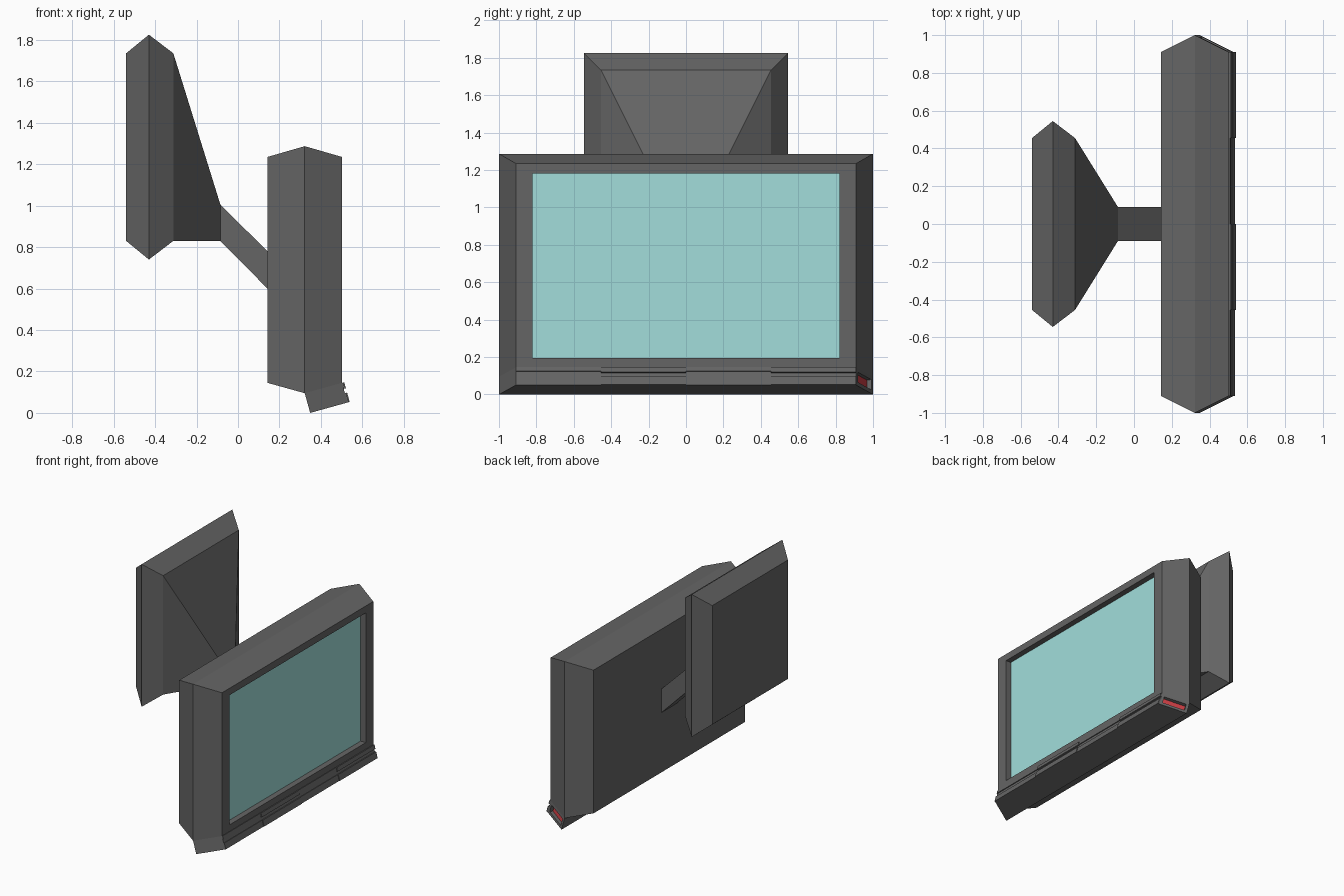
import bpy, bmesh
from mathutils import Vector

if "Cube" in bpy.data.objects:
    bpy.data.objects.remove(bpy.data.objects["Cube"])


def material(name, rgb):
    m = bpy.data.materials.new(name)
    m.diffuse_color = (*rgb, 1)
    m.use_nodes = True
    m.node_tree.nodes["Principled BSDF"].inputs["Base Color"].default_value = m.diffuse_color
    return m


CHARCOAL = material("charcoal", (0.13, 0.13, 0.13))
TEAL = material("screen_teal", (0.36, 0.73, 0.71))
RED = material("indicator_red", (0.6, 0.05, 0.06))


def rect(x, y, z0, z1):
    return [Vector((x, -y, z0)), Vector((x, y, z0)), Vector((x, y, z1)), Vector((x, -y, z1))]


def loft(rings):
    """Closed bmesh skinned through four-cornered rings."""
    bm = bmesh.new()
    vs = [[bm.verts.new(p) for p in r] for r in rings]
    for a, b in zip(vs, vs[1:]):
        for i in range(4):
            j = (i + 1) % 4
            bm.faces.new((a[i], a[j], b[j], b[i]))
    bm.faces.new(vs[0][::-1])
    bm.faces.new(vs[-1])
    bmesh.ops.recalc_face_normals(bm, faces=bm.faces[:])
    bm.normal_update()
    return bm


def drop(bm, test):
    bmesh.ops.delete(bm, geom=[f for f in bm.faces if test(f)], context='FACES_ONLY')


def finish(bm, name, *mats):
    me = bpy.data.meshes.new(name)
    bm.to_mesh(me)
    bm.free()
    for m in mats:
        me.materials.append(m)
    ob = bpy.data.objects.new(name, me)
    bpy.context.collection.objects.link(ob)
    return ob


# Wall plate tapering into the bent arm
bm = loft([rect(-0.54, 0.455, 0.83, 1.735), rect(-0.43, 0.545, 0.74, 1.825),
           rect(-0.312, 0.455, 0.83, 1.735), rect(-0.085, 0.09, 0.83, 1.005),
           rect(0.142, 0.09, 0.6, 0.78)])
finish(bm, "wall_mount", CHARCOAL)

# Monitor casing with recessed front opening
bm = loft([rect(0.142, 0.91, 0.145, 1.235), rect(0.322, 1.0, 0.095, 1.287),
           rect(0.502, 0.91, 0.145, 1.235), rect(0.502, 0.82, 0.195, 1.182),
           rect(0.458, 0.82, 0.195, 1.182)])
drop(bm, lambda f: (f.normal.x > 0.9 and f.calc_center_median().x < 0.47)
     or (f.normal.z < -0.5 and f.normal.x > 0.1))
finish(bm, "monitor_casing", CHARCOAL)

# Screen
bm = bmesh.new()
bm.faces.new([bm.verts.new(p) for p in rect(0.458, 0.82, 0.195, 1.182)])
finish(bm, "screen", TEAL)

# Bottom control bar, pushed out square to the sloping underside
along = Vector((0.18, 0, 0.05)).normalized()
down = Vector((along.z, 0, -along.x))
top = [Vector((0.322, -1, 0.095)), Vector((0.322, 1, 0.095)),
       Vector((0.502, 0.91, 0.145)), Vector((0.502, -0.91, 0.145))]
height = 0.095 / along.x
bm = loft([top, [p + down * height for p in top]])
drop(bm, lambda f: f.normal.z > 0.9)

# Indicator slot in one end of the bar
end = [f for f in bm.faces if f.normal.y > 0.5]
bmesh.ops.inset_individual(bm, faces=end, thickness=0.03, depth=0)
bmesh.ops.inset_individual(bm, faces=end, thickness=0.001, depth=-0.025)
end[0].material_index = 1
finish(bm, "control_bar", CHARCOAL, RED)

# Front ridges: two rows in four segments, alternating in depth
corner = Vector((0.502, 0, 0.145))
for row, (d0, d1) in enumerate([(0.0, 0.03), (0.052, height)]):
    for col in range(4):
        y0, y1 = -0.91 + 0.455 * col, -0.455 + 0.455 * col
        out = 0.011 if col % 2 else 0.006
        end_d = d1 - (0.024 if row == 0 and col % 2 == 0 else 0.0) * 0.3
        base = [corner + down * d + Vector((0, y, 0))
                for d, y in ((d0, y0), (d0, y1), (end_d, y1), (end_d, y0))]
        finish(loft([base, [p + along * out for p in base]]),
               f"bar_ridge_{row}_{col}", CHARCOAL)
